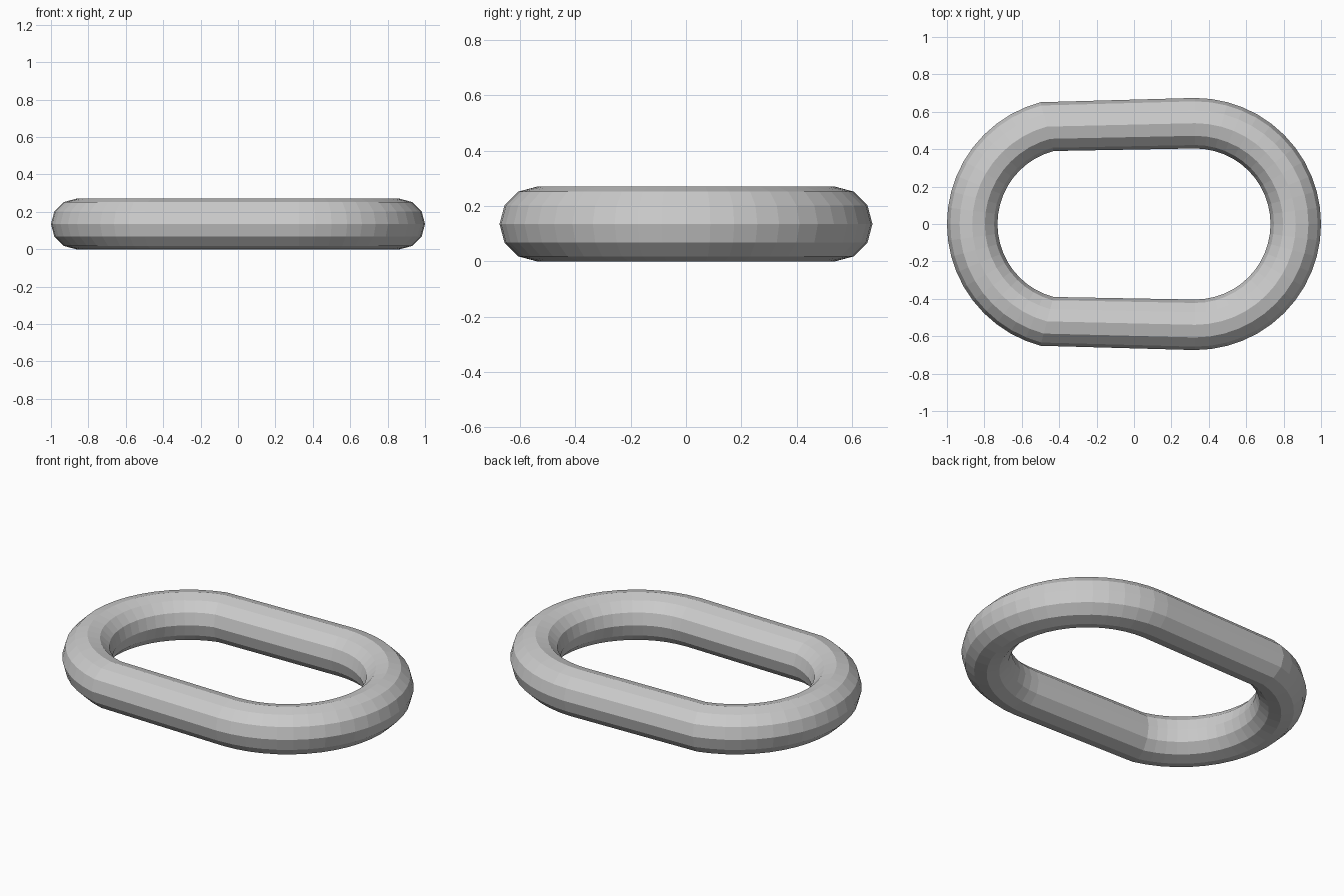
import bpy, bmesh
from math import sin, cos, radians

if "Cube" in bpy.data.objects:
    bpy.data.objects.remove(bpy.data.objects["Cube"])

R, r = 0.539, 0.135      # bend radius, bar radius
SHIFT = 1 - R - r        # bend centres at x = +-SHIFT
SIDES = 12
STEP = 7.5

# stations along the link: right bend is a full half turn, left bend stops 15 degrees short
stations = [(SHIFT, -90 + STEP * i) for i in range(25)]
stations += [(-SHIFT, 105 + STEP * i) for i in range(21)]

bm = bmesh.new()
rings = []
for cx, deg in stations:
    a = radians(deg)
    ring = []
    for k in range(SIDES):
        t = radians(360 * k / SIDES)
        d = R + r * cos(t)
        ring.append(bm.verts.new((cx + d * cos(a), d * sin(a), r + r * sin(t))))
    rings.append(ring)

# skin the closed loop with quads
for i, ring in enumerate(rings):
    nxt = rings[(i + 1) % len(rings)]
    for k in range(SIDES):
        j = (k + 1) % SIDES
        bm.faces.new((ring[k], nxt[k], nxt[j], ring[j]))
bmesh.ops.recalc_face_normals(bm, faces=bm.faces[:])

mesh = bpy.data.meshes.new("chain_link")
bm.to_mesh(mesh)
bm.free()
bpy.context.collection.objects.link(bpy.data.objects.new("chain_link", mesh))
